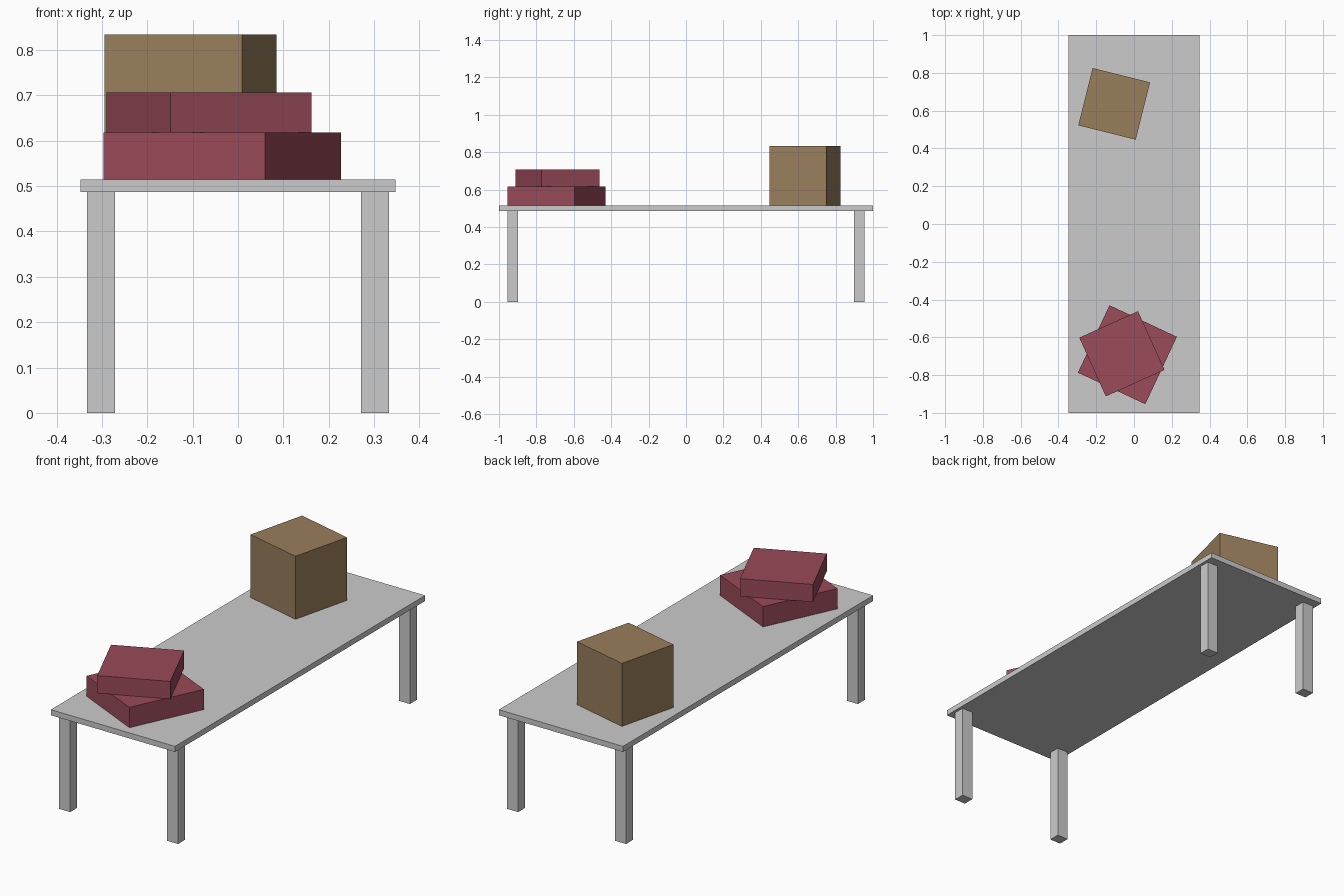
import bpy
from math import radians

if "Cube" in bpy.data.objects:
    bpy.data.objects.remove(bpy.data.objects["Cube"])


def box(name, centre, size, turn=0, mat=None):
    """Box given by xy centre, bottom and top z, and a turn about z."""
    x, y, z0, z1 = centre
    bpy.ops.mesh.primitive_cube_add(size=1, location=(x, y, (z0 + z1) / 2))
    ob = bpy.context.object
    ob.name = name
    ob.scale = (size[0], size[1], z1 - z0)
    bpy.ops.object.transform_apply(location=False, rotation=False, scale=True)
    ob.rotation_euler.z = radians(turn)
    if mat:
        ob.data.materials.append(mat)
    return ob


def colour(name, rgb):
    mat = bpy.data.materials.new(name)
    mat.diffuse_color = (*rgb, 1)
    mat.use_nodes = True
    mat.node_tree.nodes["Principled BSDF"].inputs["Base Color"].default_value = mat.diffuse_color
    return mat


red = colour("dark_red", (0.32, 0.07, 0.10))
tan = colour("tan", (0.32, 0.21, 0.105))

# Table top and four legs
TOP_LOW, TOP_HIGH = 0.487, 0.515
box("table_top", (0, 0, TOP_LOW, TOP_HIGH), (0.695, 2.0))
for sx, side in ((-1, "left"), (1, "right")):
    for sy, end in ((-1, "front"), (1, "back")):
        box(f"{end}_{side}_leg", (sx * 0.302, sy * 0.927, 0, TOP_LOW), (0.062, 0.056))

# Two stacked flat boxes at the front
box("lower_flat_box", (-0.035, -0.692, TOP_HIGH, 0.618), (0.394, 0.394), -25.1, red)
box("upper_flat_box", (-0.064, -0.687, 0.618, 0.707), (0.341, 0.341), 24.3, red)

# Tall box at the back
box("tall_box", (-0.105, 0.636, TOP_HIGH, 0.834), (0.313, 0.313), -14, tan)
